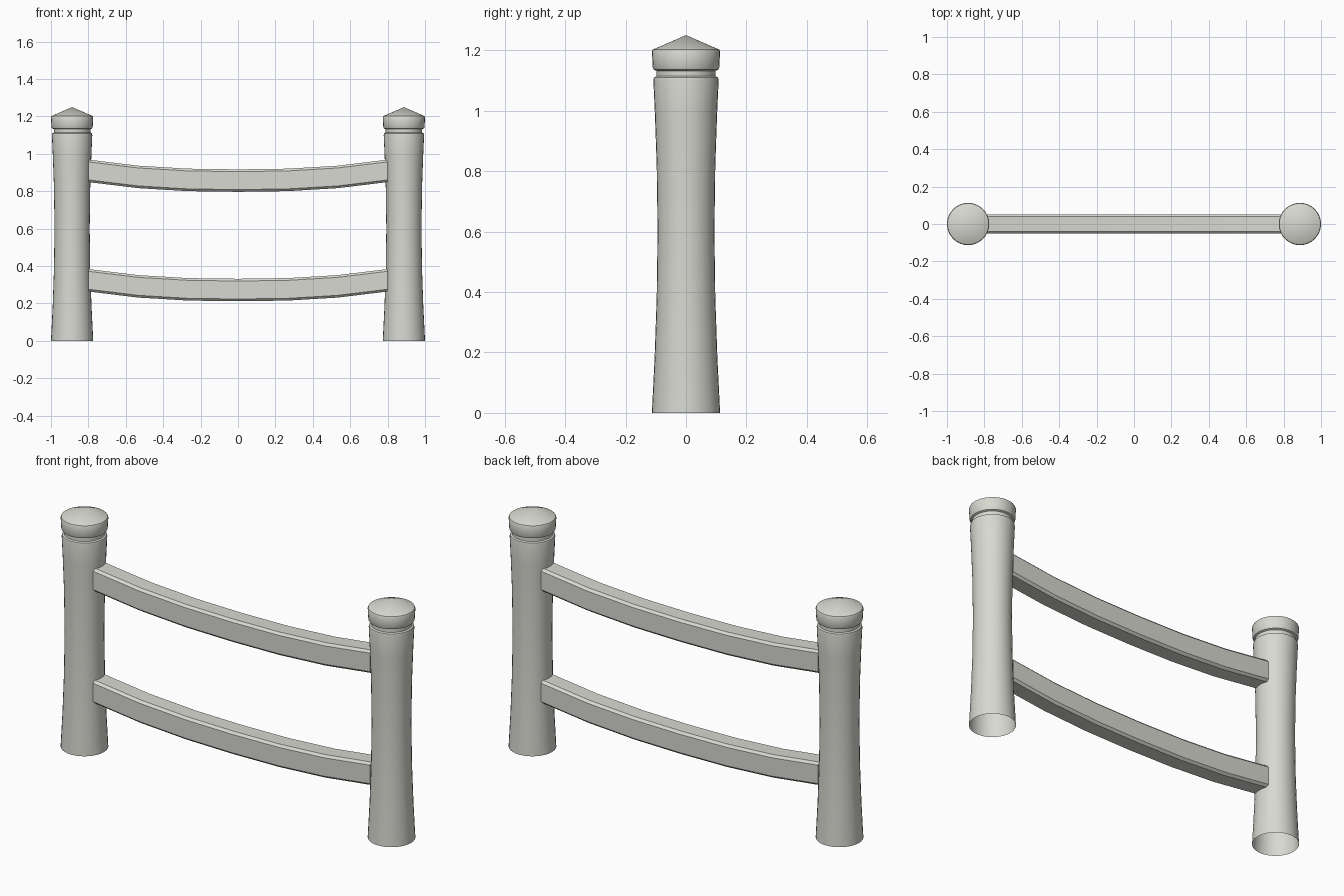
import bpy
import bmesh
import math

cube = bpy.data.objects.get("Cube")
if cube:
    bpy.data.objects.remove(cube, do_unlink=True)

stone = bpy.data.materials.new("pale_grey")
stone.use_nodes = True
colour = (0.69, 0.69, 0.64, 1)
stone.diffuse_color = colour
stone.node_tree.nodes["Principled BSDF"].inputs["Base Color"].default_value = colour


def finish(name, bm, location):
    bmesh.ops.recalc_face_normals(bm, faces=bm.faces)
    mesh = bpy.data.meshes.new(name)
    bm.to_mesh(mesh)
    bm.free()
    mesh.materials.append(stone)
    obj = bpy.data.objects.new(name, mesh)
    obj.location = location
    bpy.context.collection.objects.link(obj)
    bpy.ops.object.select_all(action="DESELECT")
    obj.select_set(True)
    bpy.context.view_layer.objects.active = obj
    bpy.ops.object.shade_smooth_by_angle(angle=math.radians(30))
    return obj


def post(name, x):
    # Waisted shaft, neck groove and conical cap, turned as one piece, open below
    profile = [(0.113, 0), (0.104, 0.18), (0.097, 0.38), (0.094, 0.6),
               (0.097, 0.82), (0.103, 0.99), (0.108, 1.1), (0.106, 1.11),
               (0.098, 1.114), (0.098, 1.132), (0.107, 1.136), (0.11, 1.142),
               (0.113, 1.196), (0.110, 1.202), (0, 1.25)]
    bm = bmesh.new()
    verts = [bm.verts.new((r, 0, z)) for r, z in profile]
    edges = [bm.edges.new(pair) for pair in zip(verts, verts[1:])]
    bmesh.ops.spin(bm, geom=verts + edges, cent=(0, 0, 0), axis=(0, 0, 1),
                   angle=math.tau, steps=32, use_duplicate=False)
    bmesh.ops.remove_doubles(bm, verts=bm.verts, dist=0.0005)
    finish(name, bm, (x, 0, 0))


def rail(name, z):
    # Chamfered bar swept along a sagging line
    half_w, half_h, cut = 0.052, 0.06, 0.012
    quarter = [(half_w, half_h - cut), (half_w - cut, half_h)]
    section = quarter + [(-y, h) for y, h in reversed(quarter)]
    section += [(-y, -h) for y, h in section]
    bm = bmesh.new()
    rings = []
    for i in range(-3, 4):
        t = i / 3
        rise = 0.052 * abs(t) ** 2.4
        rings.append([bm.verts.new((0.8 * t, y, h + rise)) for y, h in section])
    for a, b in zip(rings, rings[1:]):
        for i in range(len(a)):
            j = (i + 1) % len(a)
            bm.faces.new((a[i], a[j], b[j], b[i]))
    bm.faces.new(rings[0])
    bm.faces.new(rings[-1])
    finish(name, bm, (0, 0, z))


for side, x in (("left", 0.887), ("right", -0.887)):
    post(side + "_post", x)
rail("upper_rail", 0.857)
rail("lower_rail", 0.272)
